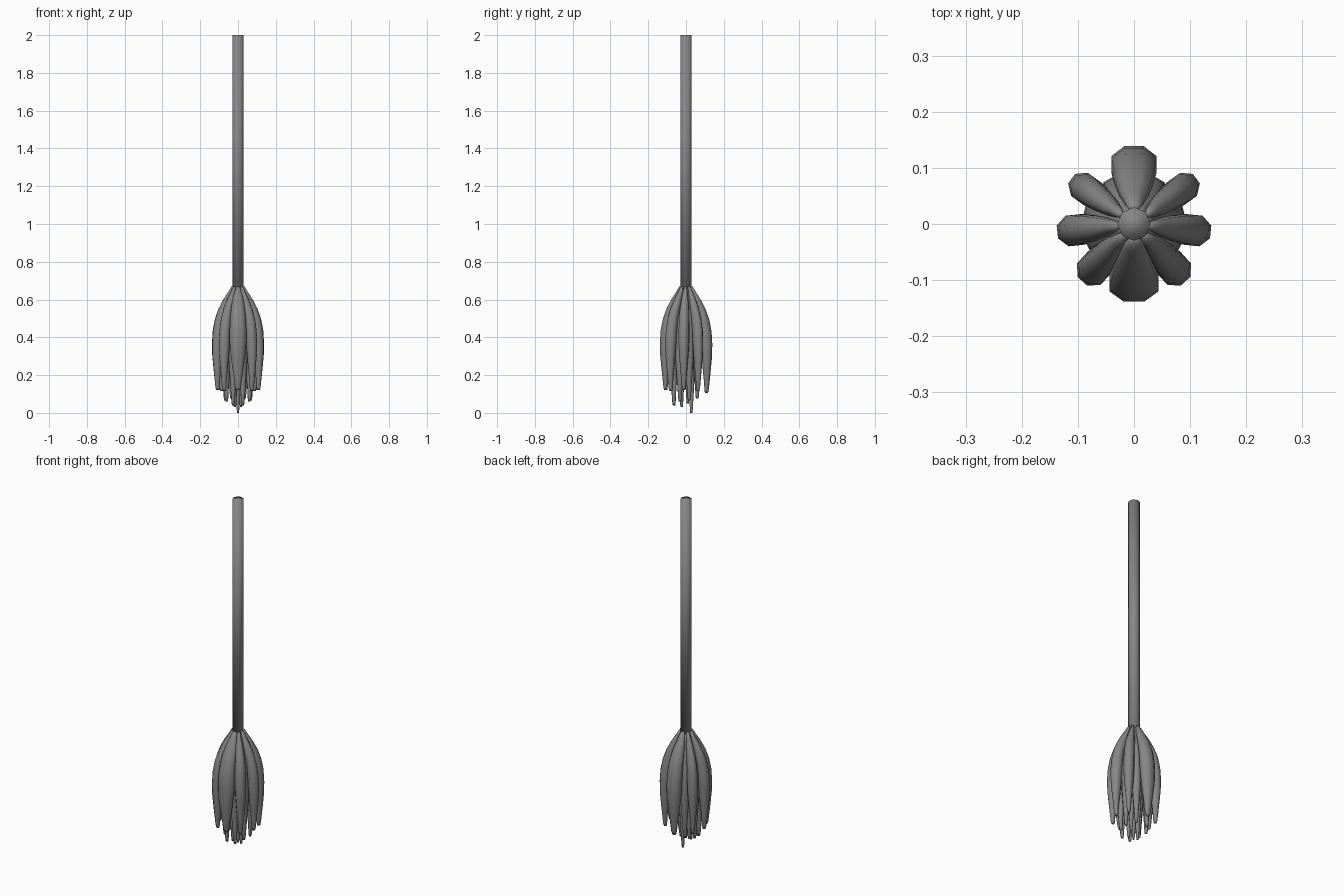
import bpy, bmesh
from math import sin, cos, pi, radians

if "Cube" in bpy.data.objects:
    bpy.data.objects.remove(bpy.data.objects["Cube"])

SIDES = 8
# outline of one strand: (fraction from top to tip, fraction of bulge radius, thickness fraction)
PROFILE = [(0, .27, .22), (.05, .37, .40), (.12, .53, .64), (.21, .72, .83),
           (.31, .87, .94), (.42, .96, 1.0), (.54, 1.0, 1.0), (.66, 1.02, .88),
           (.78, 1.02, .68), (.88, 1.02, .50), (.97, 1.01, .36), (1, 1.0, .26)]

grey = bpy.data.materials.new("dark_grey")
grey.diffuse_color = (.24, .24, .24, 1)
grey.use_nodes = True
grey.node_tree.nodes["Principled BSDF"].inputs["Base Color"].default_value = grey.diffuse_color


def finish(ob):
    """Smooth shading and the shared dark grey."""
    ob.data.materials.append(grey)
    for p in ob.data.polygons:
        p.use_smooth = True


def strand(name, angle, bulge, tip_z, half_width, half_thick, top_z=.668):
    """Loft an oval tapered tube that arches out of the neck and hangs down."""
    a = radians(angle)
    bm = bmesh.new()
    rings = []
    for t, r, s in PROFILE:
        z = top_z + (tip_z - top_z) * t
        ring = []
        for i in range(SIDES):
            b = 2 * pi * (i + .5) / SIDES
            u = bulge * r + half_thick * s * 1.06 * cos(b)
            v = half_width * s * 1.06 * sin(b)
            ring.append(bm.verts.new((u * cos(a) - v * sin(a), u * sin(a) + v * cos(a), z)))
        rings.append(ring)
    for lo, hi in zip(rings, rings[1:]):
        for i in range(SIDES):
            j = (i + 1) % SIDES
            bm.faces.new((lo[i], lo[j], hi[j], hi[i]))
    bm.faces.new(rings[0])
    bm.faces.new(rings[-1])
    bmesh.ops.recalc_face_normals(bm, faces=bm.faces)
    me = bpy.data.meshes.new(name)
    bm.to_mesh(me)
    bm.free()
    ob = bpy.data.objects.new(name, me)
    bpy.context.collection.objects.link(ob)
    finish(ob)


# handle
bpy.ops.mesh.primitive_cylinder_add(vertices=8, radius=.030, depth=1.4, location=(0, 0, 1.3))
handle = bpy.context.object
handle.name = "handle"
finish(handle)

# outer strands: front and back are wide, side ones are mirrored pairs
strand("outer_strand_back", 90, .108, .105, .041, .032)
strand("outer_strand_front", 270, .107, .12, .045, .032)
for n, (ang, tip, w) in enumerate([(36, .115, .026), (-6, .12, .028), (-48, .115, .029)]):
    strand(f"outer_strand_right_{n}", ang, .108, tip, w, .030)
    strand(f"outer_strand_left_{n}", 180 - ang, .108, tip, w, .030)

# middle strands fill the gaps and hang lower
for n, (ang, tip) in enumerate([(60, .075), (14, .065), (-28, .06), (-68, .04)]):
    strand(f"middle_strand_right_{n}", ang, .068, tip, .024, .024)
    strand(f"middle_strand_left_{n}", 180 - ang, .068, tip, .024, .024)

# inner strands are the longest
for n, (ang, tip) in enumerate([(90, .0), (20, .05), (160, .05), (235, .03), (305, .03)]):
    strand(f"inner_strand_{n}", ang, .028, tip, .020, .022, .65)
